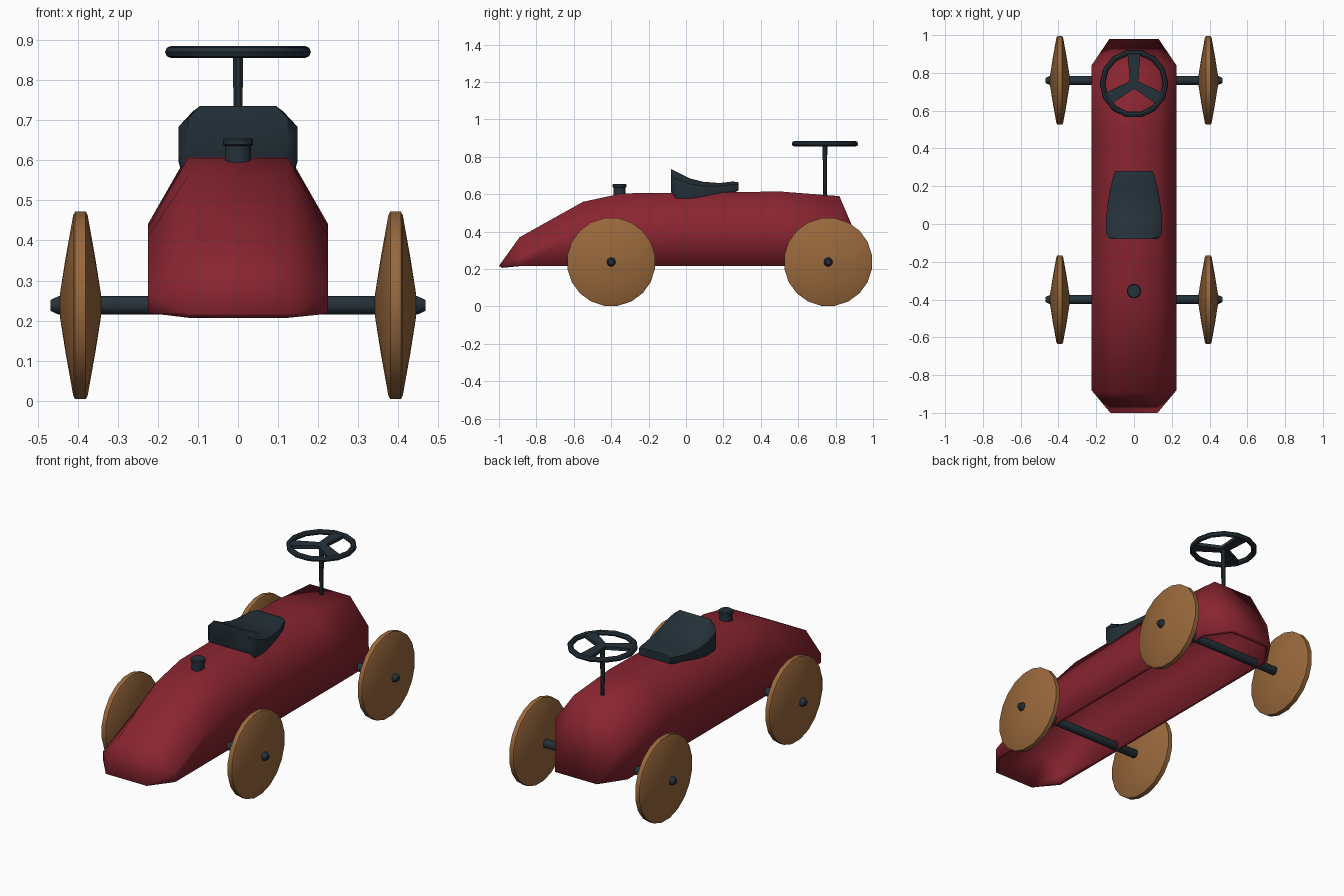
import bpy, bmesh, math
from mathutils import Vector

cube = bpy.data.objects.get("Cube")
if cube:
    bpy.data.objects.remove(cube, do_unlink=True)


def material(name, rgb):
    m = bpy.data.materials.new(name)
    m.use_nodes = True
    m.diffuse_color = (*rgb, 1)
    bsdf = next(n for n in m.node_tree.nodes if n.type == 'BSDF_PRINCIPLED')
    bsdf.inputs["Base Color"].default_value = (*rgb, 1)
    return m


red = material("deep red", (0.25, 0.018, 0.03))
wood = material("brown wood", (0.32, 0.14, 0.045))
dark = material("dark slate", (0.018, 0.031, 0.041))


def smooth(obj, angle):
    bpy.ops.object.select_all(action='DESELECT')
    obj.select_set(True)
    bpy.context.view_layer.objects.active = obj
    bpy.ops.object.shade_smooth_by_angle(angle=math.radians(angle))


def loft(name, rings, mat, closed=True, angle=40):
    """Skin a list of equal-length rings; closed rings also get end caps."""
    bm = bmesh.new()
    vs = [[bm.verts.new(p) for p in ring] for ring in rings]
    n = len(rings[0])
    for a, b in zip(vs, vs[1:]):
        for i in range(n if closed else n - 1):
            j = (i + 1) % n
            bm.faces.new((a[i], a[j], b[j], b[i]))
    if closed:
        bm.faces.new(vs[0])
        bm.faces.new(vs[-1])
    bmesh.ops.remove_doubles(bm, verts=bm.verts[:], dist=0.0005)
    bmesh.ops.recalc_face_normals(bm, faces=bm.faces[:])
    # The highest face must look upward
    top = max(bm.faces, key=lambda f: f.calc_center_median().z)
    if not closed and top.normal.z < 0:
        bmesh.ops.reverse_faces(bm, faces=bm.faces[:])
    mesh = bpy.data.meshes.new(name)
    bm.to_mesh(mesh)
    bm.free()
    mesh.materials.append(mat)
    obj = bpy.data.objects.new(name, mesh)
    bpy.context.collection.objects.link(obj)
    smooth(obj, angle)
    return obj


def lathe(name, profile, centre, mat, axis='Z', sides=12, angle=40):
    """Revolve (radius, height) pairs around the x or z axis."""
    rings = []
    for r, h in profile:
        ring = []
        for i in range(sides):
            t = math.tau * (i + 0.5) / sides
            p = (r * math.cos(t), r * math.sin(t), h)
            ring.append(Vector(centre) + Vector((p[2], p[0], p[1]) if axis == 'X' else p))
        rings.append(ring)
    return loft(name, rings, mat, angle=angle)


# Body: open-bottomed shell; station = y, half width, shoulder z, top y, top half width, top z
BASE = 0.217
stations = [
    (-1.00, 0.125, BASE, -1.00, 0.125, BASE),
    (-0.88, 0.225, 0.27, -0.89, 0.125, 0.37),
    (-0.55, 0.225, 0.41, -0.55, 0.125, 0.56),
    (-0.34, 0.225, 0.43, -0.34, 0.125, 0.605),
    (0.05, 0.225, 0.44, 0.05, 0.125, 0.608),
    (0.50, 0.225, 0.44, 0.50, 0.125, 0.615),
    (0.84, 0.225, 0.44, 0.82, 0.125, 0.59),
    (0.98, 0.130, BASE, 0.98, 0.130, BASE),
]
rings = []
for y, w, zs, ty, tw, tz in stations:
    half = [(w, y, BASE), (w, y, zs), (tw, ty, tz)]
    rings.append(half + [(-x, b, c) for x, b, c in reversed(half)])
body = loft("body", rings, red, closed=False, angle=62)
shell = body.modifiers.new("thickness", 'SOLIDIFY')
shell.thickness = 0.02
shell.offset = -1

# Wheels and axles
HUB = 0.238
for place, y in (("front", -0.40), ("rear", 0.76)):
    lathe(place + "_axle",
          [(0.014, -0.468), (0.024, -0.447), (0.024, 0.447), (0.014, 0.468)],
          (0, y, HUB), dark, 'X')
    for side, s in (("left", 1), ("right", -1)):
        lathe(f"{place}_{side}_wheel",
              [(0.03, -0.051), (0.12, -0.037), (0.228, -0.018), (0.237, -0.013),
               (0.237, 0.013), (0.228, 0.018), (0.12, 0.037), (0.03, 0.051)],
              (s * 0.393, y, HUB), wood, 'X', sides=20, angle=50)

# Seat: y, half width, underside z, top z
rings = []
for y, w, zb, zt in [(-0.08, 0.125, 0.61, 0.735), (-0.055, 0.148, 0.57, 0.722),
                     (0.02, 0.148, 0.565, 0.685), (0.09, 0.142, 0.575, 0.667),
                     (0.18, 0.128, 0.59, 0.66), (0.25, 0.110, 0.605, 0.668),
                     (0.28, 0.098, 0.62, 0.664)]:
    drop = (zt - zb) * 0.25
    half = [(w * 0.94, y, zb), (w, y, zb + drop), (w, y, zt - drop), (w * 0.76, y, zt)]
    rings.append(half + [(-x, b, c) for x, b, c in reversed(half)])
loft("seat", rings, dark, angle=45)

# Filler cap on the hood
lathe("cap", [(0.034, 0.59), (0.034, 0.636), (0.039, 0.639), (0.039, 0.651), (0.034, 0.656)],
      (0, -0.355, 0), dark)

# Steering column, rim and three spokes
STEER_Y, STEER_Z = 0.743, 0.87
lathe("steering_column", [(0.010, 0.57), (0.014, STEER_Z)], (0, STEER_Y, 0), dark, sides=8)
bpy.ops.mesh.primitive_torus_add(major_segments=14, minor_segments=8, major_radius=0.167,
                                 minor_radius=0.015, location=(0, STEER_Y, STEER_Z))
rim = bpy.context.object
rim.name = "steering_rim"
rim.data.materials.append(dark)
smooth(rim, 40)
for k in range(3):
    a = math.radians(90 + 120 * k)
    out, across = Vector((math.cos(a), math.sin(a), 0)), Vector((-math.sin(a), math.cos(a), 0))
    hub = Vector((0, STEER_Y, STEER_Z))
    rings = [[hub + out * d + across * u * w + Vector((0, 0, v * 0.009))
              for u, v in ((-1, -1), (1, -1), (1, 1), (-1, 1))]
             for d, w in ((-0.012, 0.022), (0.03, 0.024), (0.165, 0.034))]
    loft(f"steering_spoke_{k + 1}", rings, dark, angle=30)
